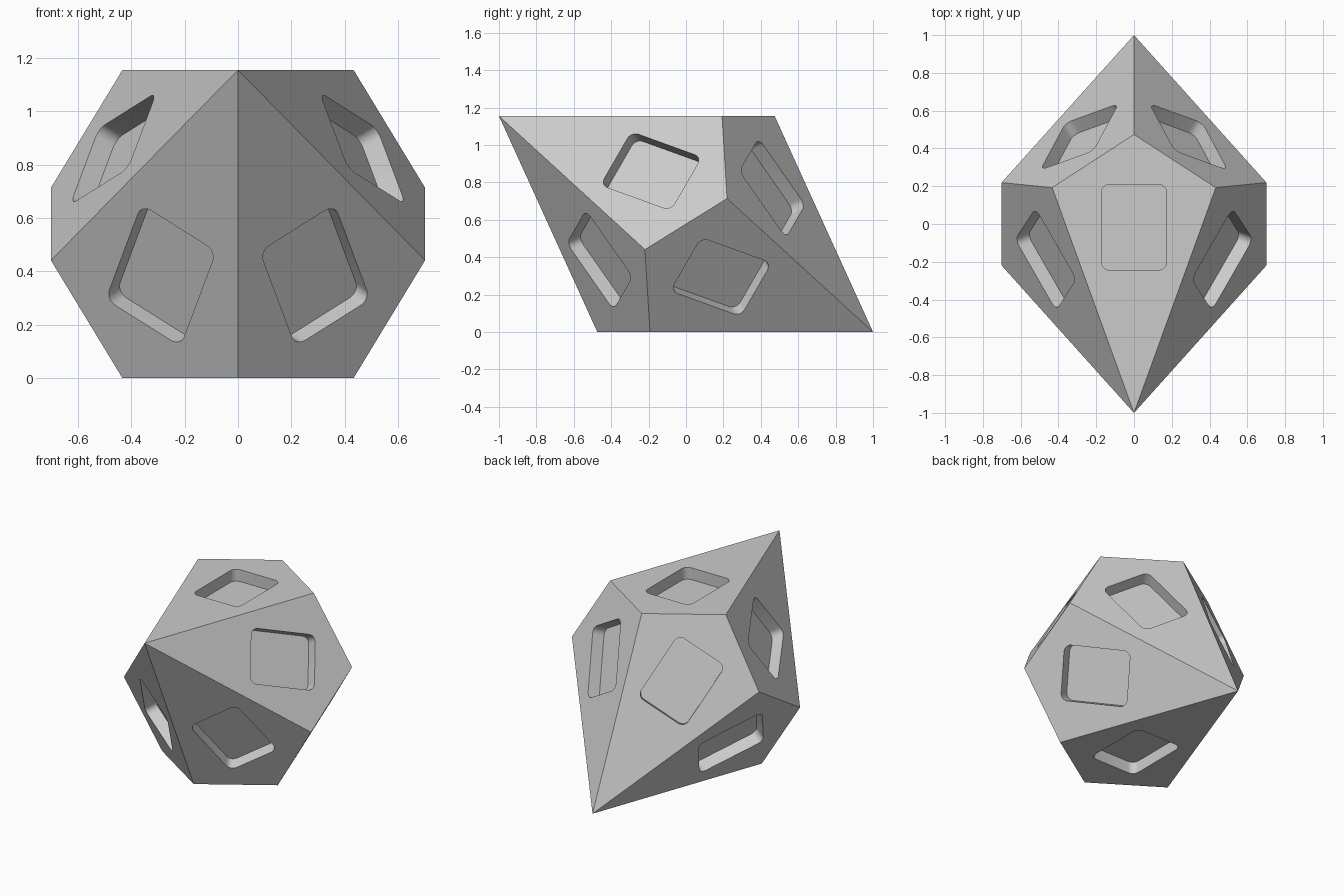
import bpy, bmesh, math
from mathutils import Vector

cube = bpy.data.objects.get("Cube")
if cube:
    bpy.data.objects.remove(cube, do_unlink=True)

# Ten-sided die resting on one kite face; its long axis leans 30 degrees
APEX = 2 / math.sqrt(3)
ZIGZAG = APEX * math.tan(math.radians(18)) ** 2
RADIUS = (APEX + ZIGZAG) / math.sqrt(3)
CENTRE = Vector((0, 0, APEX / 2))
AXIS = Vector((0, -math.cos(math.pi / 6), 0.5))
UP = Vector((0, 0.5, math.cos(math.pi / 6)))
SIDE = Vector((1, 0, 0))

# Recessed rounded panel in each face
HALF_WIDTH, HALF_LENGTH, CORNER, DEPTH = 0.173, 0.227, 0.045, 0.08


def radial(step):
    a = step * math.pi / 5
    return UP * math.cos(a) + SIDE * math.sin(a)


def make_object(name, bm):
    bmesh.ops.recalc_face_normals(bm, faces=bm.faces)
    mesh = bpy.data.meshes.new(name)
    bm.to_mesh(mesh)
    bm.free()
    obj = bpy.data.objects.new(name, mesh)
    bpy.context.collection.objects.link(obj)
    return obj


def rounded_outline(segments=6):
    points = []
    for i, (sx, sy) in enumerate([(1, 1), (-1, 1), (-1, -1), (1, -1)]):
        for s in range(segments + 1):
            a = (i + s / segments) * math.pi / 2
            points.append((sx * (HALF_WIDTH - CORNER) + CORNER * math.cos(a),
                           sy * (HALF_LENGTH - CORNER) + CORNER * math.sin(a)))
    return points


# Solid body: two apexes and a zigzag belt of ten corners
bm = bmesh.new()
apexes = [bm.verts.new(CENTRE + AXIS * APEX), bm.verts.new(CENTRE - AXIS * APEX)]
belt = [bm.verts.new(CENTRE + radial(j) * RADIUS + AXIS * (ZIGZAG if j % 2 else -ZIGZAG))
        for j in range(10)]
for j in range(10):
    bm.faces.new([apexes[j % 2], belt[j - 1], belt[j], belt[(j + 1) % 10]])
die = make_object("die_body", bm)

# One prism per face to cut the recesses
bm = bmesh.new()
for j in range(10):
    pole = -AXIS if j % 2 else AXIS
    apex = CENTRE + pole * APEX
    tip = CENTRE + radial(j) * RADIUS - pole * ZIGZAG
    middle = apex.lerp(tip, 2 / 3)
    along = (tip - apex).normalized()
    normal = radial(j) * math.cos(math.pi / 6) + pole * 0.5
    across = along.cross(normal)
    rings = [[bm.verts.new(middle + across * x + along * y + normal * h)
              for x, y in rounded_outline()] for h in (-DEPTH, DEPTH)]
    bm.faces.new(rings[0])
    bm.faces.new(rings[1])
    n = len(rings[0])
    for i in range(n):
        k = (i + 1) % n
        bm.faces.new([rings[0][i], rings[0][k], rings[1][k], rings[1][i]])
cutter = make_object("recess_cutter", bm)
cutter.hide_render = True

# Cut, then discard the cutter
cut = die.modifiers.new("recesses", 'BOOLEAN')
cut.operation = 'DIFFERENCE'
cut.solver = 'EXACT'
cut.object = cutter
bpy.ops.object.select_all(action='DESELECT')
die.select_set(True)
bpy.context.view_layer.objects.active = die
bpy.ops.object.modifier_apply(modifier=cut.name)
bpy.data.objects.remove(cutter, do_unlink=True)

# Plain grey finish
grey = bpy.data.materials.new("light_grey")
grey.use_nodes = True
colour = (0.6, 0.6, 0.6, 1)
grey.diffuse_color = colour
grey.node_tree.nodes["Principled BSDF"].inputs["Base Color"].default_value = colour
die.data.materials.clear()
die.data.materials.append(grey)
bpy.ops.object.shade_smooth_by_angle(angle=math.radians(30))
